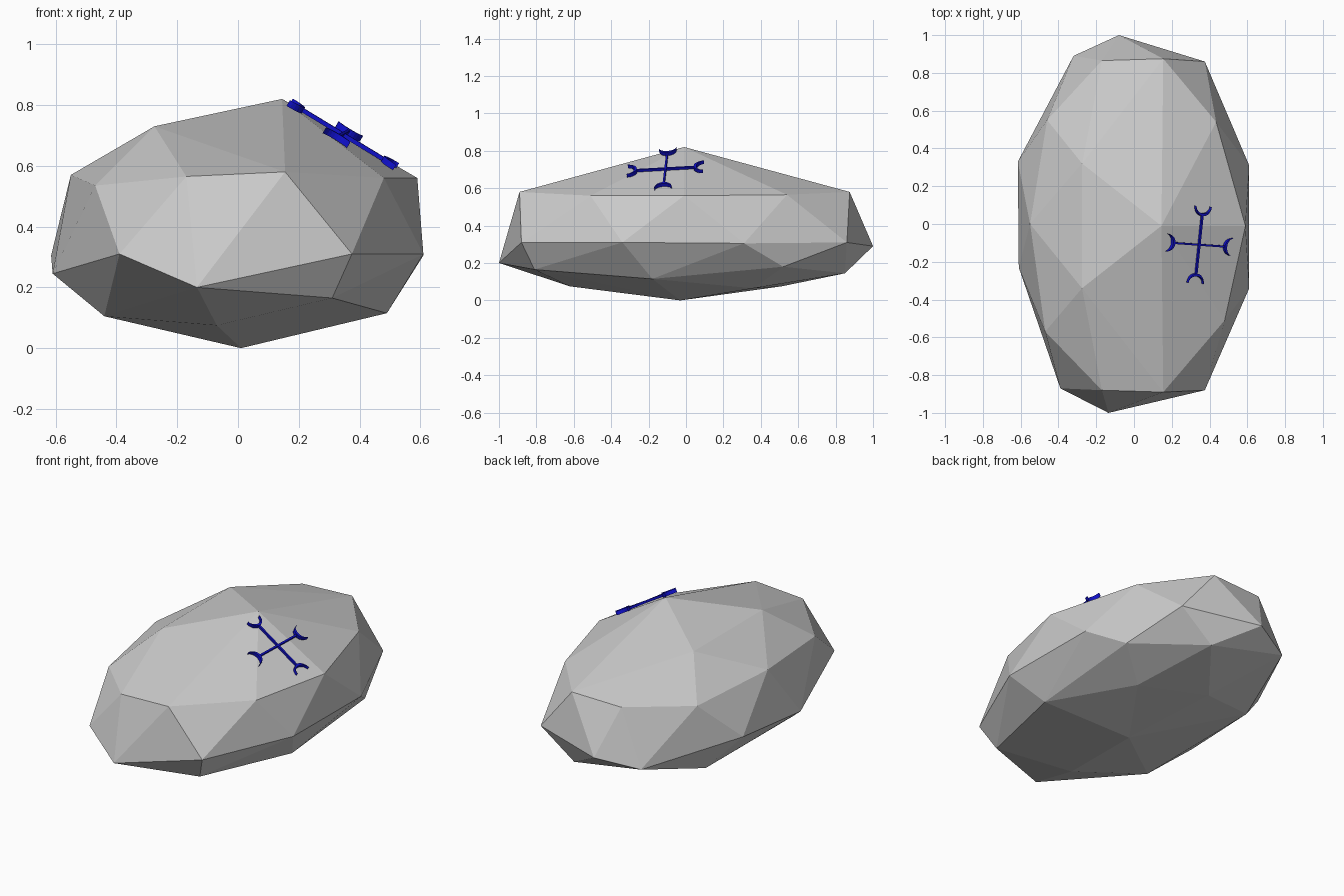
import bpy, bmesh, math
from mathutils import Vector, Matrix

if "Cube" in bpy.data.objects:
    bpy.data.objects.remove(bpy.data.objects["Cube"])


def make_object(name, bm):
    mesh = bpy.data.meshes.new(name)
    bmesh.ops.recalc_face_normals(bm, faces=bm.faces[:])
    bm.to_mesh(mesh)
    bm.free()
    obj = bpy.data.objects.new(name, mesh)
    bpy.context.collection.objects.link(obj)
    return obj


# Faceted boulder: convex hull around its corner points, ring by ring
crown = [(.145, -.01, .82), (-.275, -.34, .73), (-.275, .32, .73)]
shoulder = [(.59, -.01, .56), (.48, -.51, .56), (.155, -.89, .58), (-.17, -.88, .565),
            (-.47, -.57, .535), (-.55, 0, .57), (-.46, .55, .535), (-.17, .865, .57),
            (.155, .875, .58), (.435, .54, .565)]
waist = [(.61, -.34, .31), (.375, -.88, .31), (-.135, -1, .2), (-.39, -.87, .31),
         (-.61, -.23, .245), (-.615, .33, .305), (-.32, .89, .24), (-.08, 1, .29),
         (.375, .86, .31), (.61, .31, .305)]
base = [(.49, -.18, .115), (.31, -.81, .165), (-.07, -.62, .075), (-.44, -.41, .105),
        (-.44, .44, .11), (-.11, .51, .075), (.157, .85, .145), (.275, .36, .065),
        (.49, .52, .18), (.01, -.03, 0)]
bm = bmesh.new()
for p in crown + shoulder + waist + base:
    bm.verts.new(p)
bmesh.ops.convex_hull(bm, input=bm.verts[:])
loose = [v for v in bm.verts if not v.link_faces]
bmesh.ops.delete(bm, geom=loose, context='VERTS')
make_object("boulder", bm)

# Frame of the carved sign, lying on the sloping upper right facet
center = Vector((.345, -.11, .703))
ax = Vector((.28, -.02, -.17)).normalized()
n = ax.cross(Vector((.03, .32, .02))).normalized()
ay = n.cross(ax)
frame = Matrix((ax, ay, n)).transposed().to_4x4()
frame.translation = center

blue = bpy.data.materials.new("blue")
blue.diffuse_color = (.005, .005, .6, 1)
blue.use_nodes = True
blue.node_tree.nodes["Principled BSDF"].inputs["Base Color"].default_value = blue.diffuse_color


def plate(bm, outline, thickness, turn):
    """Flat outline in the sign's plane, given thickness and turned about its centre."""
    m = frame @ Matrix.Rotation(turn, 4, 'Z')
    rows = [[bm.verts.new(m @ Vector((x, y, s * thickness / 2))) for x, y in outline]
            for s in (-1, 1)]
    bm.faces.new(rows[0][::-1])
    bm.faces.new(rows[1])
    k = len(outline)
    for i in range(k):
        j = (i + 1) % k
        bm.faces.new((rows[0][i], rows[0][j], rows[1][j], rows[1][i]))


# Crescent with its horns pointing outward along +x
steps = 12
angles = [math.pi * (i / steps - .5) for i in range(steps + 1)]
outer = [(.205 - .052 * math.cos(a), .047 * math.sin(a)) for a in angles]
inner = [(.205 - .038 * math.cos(a), .047 * math.sin(a)) for a in angles[1:-1]]
crescent = outer + inner[::-1]

# Crossed bars
bm = bmesh.new()
bar = [(-.16, -.005), (.16, -.005), (.16, .005), (-.16, .005)]
for i in range(2):
    plate(bm, bar, .014, i * math.pi / 2)
make_object("sign_bars", bm).data.materials.append(blue)

# Four crescents at the bar ends
bm = bmesh.new()
for i in range(4):
    plate(bm, crescent, .022, i * math.pi / 2)
make_object("sign_crescents", bm).data.materials.append(blue)
